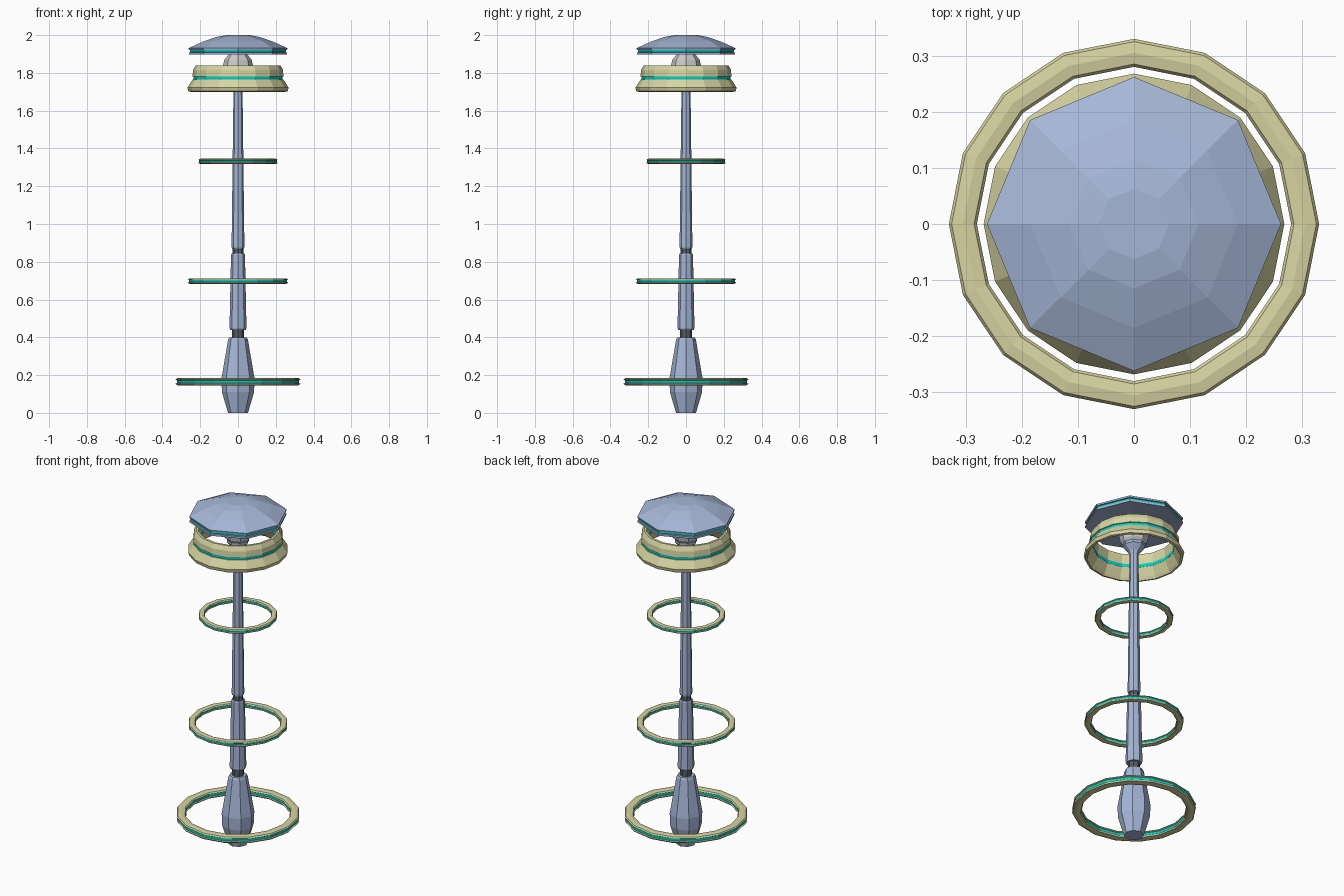
import bpy, bmesh
from math import cos, sin, tau

if "Cube" in bpy.data.objects:
    bpy.data.objects.remove(bpy.data.objects["Cube"])


def material(name, rgb):
    m = bpy.data.materials.new(name)
    m.diffuse_color = (*rgb, 1)
    m.use_nodes = True
    m.node_tree.nodes["Principled BSDF"].inputs["Base Color"].default_value = m.diffuse_color
    return m


BLUE = material("blue_metal", (0.38, 0.47, 0.68))
DARK = material("dark_joint", (0.10, 0.11, 0.13))
GOLD = material("pale_gold", (0.68, 0.66, 0.36))
TEAL = material("teal_glow", (0.0, 0.62, 0.55))


def lathe(name, profile, sides, mat=None, closed=False):
    """Revolve (radius, z) points; closed joins last to first, else ends are capped."""
    bm = bmesh.new()
    loops = [[bm.verts.new((r * cos(tau * i / sides), r * sin(tau * i / sides), z))
              for i in range(sides)] for r, z in profile]
    pairs = list(zip(loops, loops[1:]))
    if closed:
        pairs.append((loops[-1], loops[0]))
    else:
        bm.faces.new(loops[0][::-1])
        bm.faces.new(loops[-1])
    for a, b in pairs:
        for i in range(sides):
            j = (i + 1) % sides
            bm.faces.new((a[i], a[j], b[j], b[i]))
    bmesh.ops.recalc_face_normals(bm, faces=bm.faces[:])
    mesh = bpy.data.meshes.new(name)
    bm.to_mesh(mesh)
    bm.free()
    ob = bpy.data.objects.new(name, mesh)
    bpy.context.collection.objects.link(ob)
    if mat:
        mesh.materials.append(mat)
    return ob


# Post: tapered eight-sided sections separated by dark joints
lathe("post_base", [(0.053, 0), (0.085, 0.11), (0.088, 0.18), (0.052, 0.39), (0.046, 0.40)], 8, BLUE)
lathe("lower_joint", [(0.031, 0.395), (0.031, 0.445)], 8, DARK)
lathe("post_middle", [(0.042, 0.44), (0.045, 0.45), (0.037, 0.835), (0.034, 0.843)], 8, BLUE)
lathe("upper_joint", [(0.028, 0.84), (0.028, 0.875)], 8, DARK)
lathe("post_upper", [(0.032, 0.87), (0.034, 0.88), (0.024, 1.71), (0.032, 1.735),
                     (0.06, 1.765), (0.06, 1.78)], 8, BLUE)

# Lamp bulb
lathe("bulb", [(0.05, 1.77), (0.072, 1.795), (0.08, 1.835), (0.072, 1.87), (0.05, 1.897), (0.04, 1.91)], 8)

# Cap with a glowing groove around the rim
lathe("cap", [(0.10, 1.912), (0.25, 1.897), (0.26, 1.897), (0.26, 1.908), (0.245, 1.910),
              (0.245, 1.920), (0.26, 1.922), (0.262, 1.931), (0.185, 1.966),
              (0.115, 1.99), (0.0625, 2.0)], 8, BLUE)
lathe("cap_glow", [(0.24, 1.910), (0.254, 1.910), (0.254, 1.920), (0.24, 1.920)], 8, TEAL, True)

# Lamp collar: flared lower band, glowing strip, upper band
lathe("collar_lower", [(0.25, 1.70), (0.263, 1.703), (0.268, 1.722), (0.240, 1.765),
                       (0.215, 1.765), (0.24, 1.715)], 16, GOLD, True)
lathe("collar_glow", [(0.215, 1.763), (0.235, 1.763), (0.235, 1.784), (0.215, 1.784)], 16, TEAL, True)
lathe("collar_upper", [(0.215, 1.782), (0.241, 1.782), (0.238, 1.815), (0.225, 1.84),
                       (0.212, 1.84), (0.212, 1.82)], 16, GOLD, True)


# Floating hoops: two gold halves around a glowing strip
def hoop(name, outer, z, width, height):
    inner, mid, h = outer - width, outer - width / 2, height / 2
    for part, s in (("upper", 1), ("lower", -1)):
        lathe(f"{name}_{part}", [(inner + 0.1 * width, z + s * 0.35 * h),
                                 (outer - 0.1 * width, z + s * 0.35 * h),
                                 (outer, z + s * 0.5 * h),
                                 (outer - 0.1 * width, z + s * 0.85 * h),
                                 (mid, z + s * h),
                                 (inner + 0.1 * width, z + s * 0.85 * h),
                                 (inner, z + s * 0.5 * h)], 16, GOLD, True)
    lathe(f"{name}_glow", [(inner + 0.12 * width, z - 0.4 * h), (outer - 0.12 * width, z - 0.4 * h),
                           (outer - 0.12 * width, z + 0.4 * h), (inner + 0.12 * width, z + 0.4 * h)],
          16, TEAL, True)


hoop("bottom_hoop", 0.33, 0.165, 0.05, 0.042)
hoop("middle_hoop", 0.265, 0.697, 0.037, 0.03)
hoop("top_hoop", 0.21, 1.332, 0.031, 0.028)
